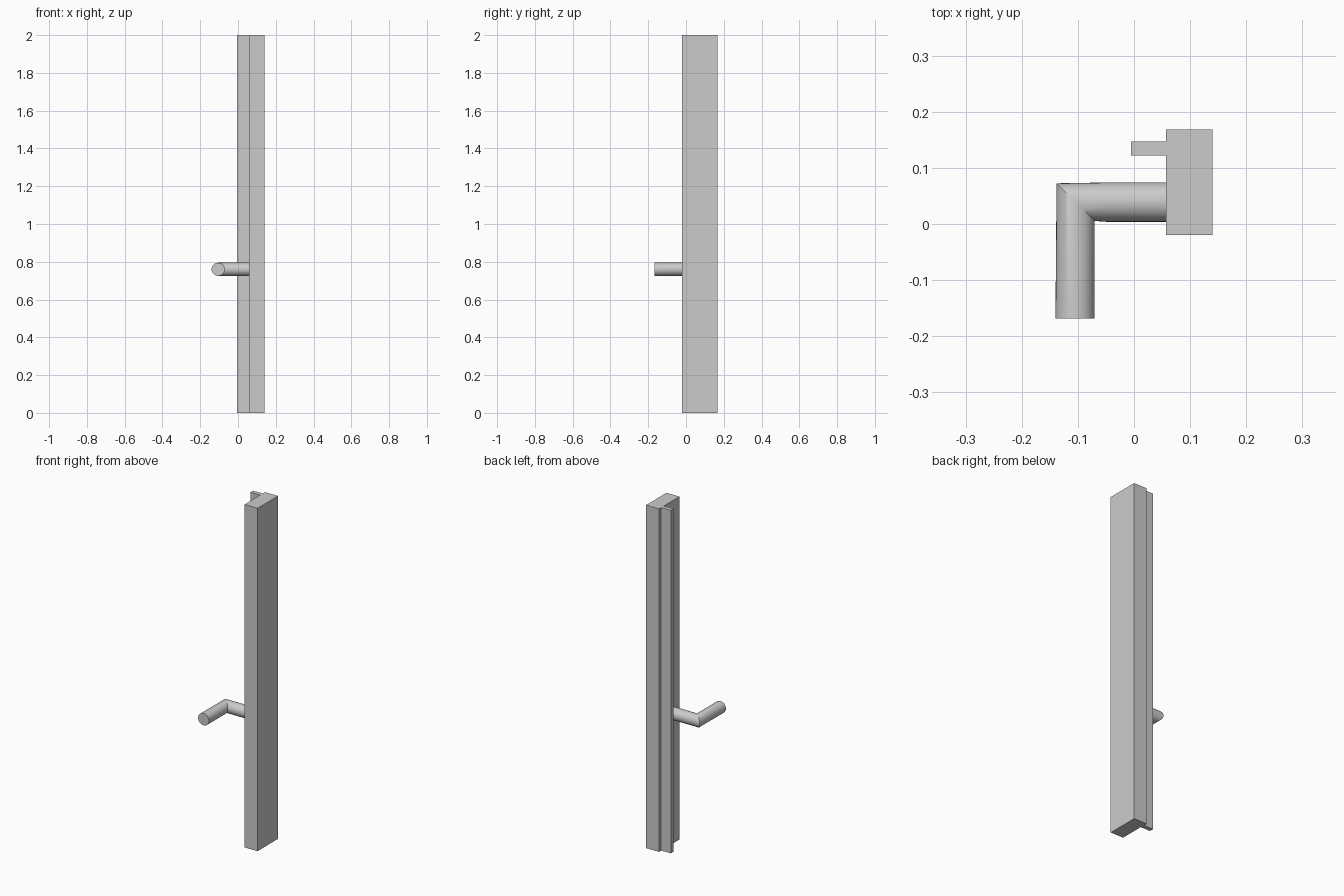
import bpy, bmesh, math
from mathutils import Vector

if "Cube" in bpy.data.objects:
    bpy.data.objects.remove(bpy.data.objects["Cube"])


def make_object(name, bm):
    bmesh.ops.recalc_face_normals(bm, faces=bm.faces)
    mesh = bpy.data.meshes.new(name)
    bm.to_mesh(mesh)
    bm.free()
    obj = bpy.data.objects.new(name, mesh)
    bpy.context.collection.objects.link(obj)
    return obj


# Door frame post: T-shaped profile with a thin stop strip, extruded upward
profile = [(0.057, -0.02), (0.14, -0.02), (0.14, 0.168), (0.057, 0.168),
           (0.057, 0.147), (-0.005, 0.147), (-0.005, 0.122), (0.057, 0.122)]
bm = bmesh.new()
face = bm.faces.new([bm.verts.new((x, y, 0)) for x, y in profile])
ext = bmesh.ops.extrude_face_region(bm, geom=[face], use_keep_orig=True)
top = [v for v in ext["geom"] if isinstance(v, bmesh.types.BMVert)]
bmesh.ops.translate(bm, verts=top, vec=(0, 0, 2))
make_object("frame_post", bm)

# Handle bar: round tube with a mitred elbow; each ring is centre + half-width vector
SIDES, RADIUS, HEIGHT = 32, 0.035, 0.76
rings = [((0.058, 0.039), (0, 0.035)),
         ((-0.05, 0.039), (0, 0.035)),
         ((-0.104, 0.039), (-0.034, 0.0335)),
         ((-0.105, -0.168), (-0.035, 0))]
bm = bmesh.new()
loops = []
for (cx, cy), (wx, wy) in rings:
    loop = []
    for i in range(SIDES):
        a = 2 * math.pi * i / SIDES
        loop.append(bm.verts.new(Vector((cx + wx * math.cos(a),
                                         cy + wy * math.cos(a),
                                         HEIGHT + RADIUS * math.sin(a)))))
    loops.append(loop)
for la, lb in zip(loops, loops[1:]):
    for i in range(SIDES):
        j = (i + 1) % SIDES
        bm.faces.new((la[i], la[j], lb[j], lb[i]))
bm.faces.new(loops[0])
bm.faces.new(loops[-1])
handle = make_object("handle_bar", bm)

bpy.ops.object.select_all(action='DESELECT')
handle.select_set(True)
bpy.context.view_layer.objects.active = handle
bpy.ops.object.shade_smooth_by_angle(angle=math.radians(30))
